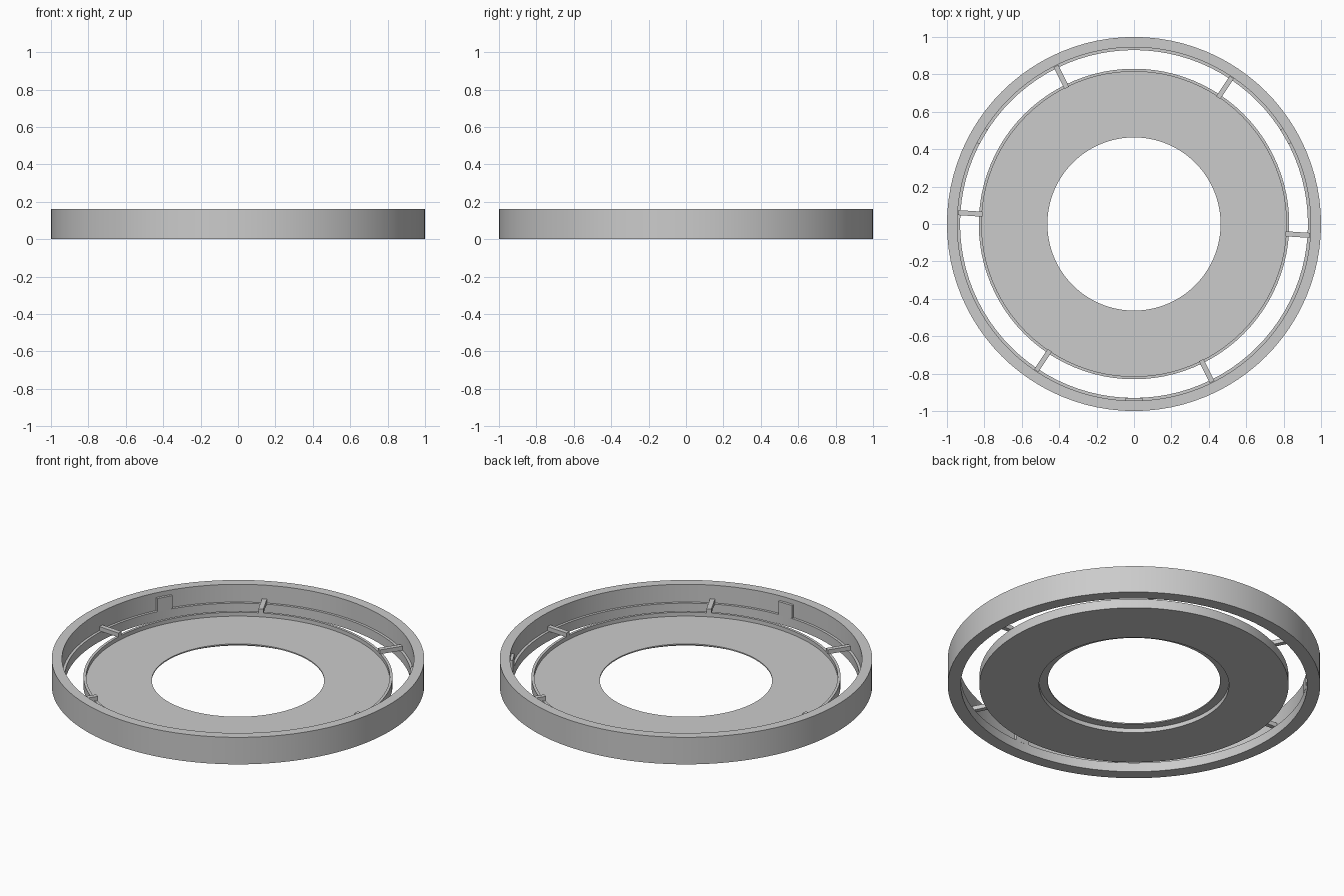
import bpy
import bmesh
import math
from mathutils import Matrix

if "Cube" in bpy.data.objects:
    bpy.data.objects.remove(bpy.data.objects["Cube"], do_unlink=True)

GREY = (0.6, 0.6, 0.6, 1.0)
grey = bpy.data.materials.new("plain grey")
grey.use_nodes = True
grey.diffuse_color = GREY
grey.node_tree.nodes["Principled BSDF"].inputs["Base Color"].default_value = GREY


def finish(name, bm):
    """Turn a bmesh into a linked, coloured object."""
    bmesh.ops.recalc_face_normals(bm, faces=bm.faces)
    mesh = bpy.data.meshes.new(name)
    bm.to_mesh(mesh)
    bm.free()
    mesh.materials.append(grey)
    obj = bpy.data.objects.new(name, mesh)
    bpy.context.collection.objects.link(obj)
    return obj


def revolve(name, profile, segments=96):
    """Spin a closed (radius, height) profile round the z axis."""
    bm = bmesh.new()
    rings = []
    for i in range(segments):
        a = 2 * math.pi * i / segments
        rings.append([bm.verts.new((r * math.cos(a), r * math.sin(a), z))
                      for r, z in profile])
    n = len(profile)
    for i in range(segments):
        here, there = rings[i], rings[(i + 1) % segments]
        for j in range(n):
            k = (j + 1) % n
            bm.faces.new((here[j], there[j], there[k], here[k]))
    obj = finish(name, bm)
    bpy.ops.object.select_all(action="DESELECT")
    obj.select_set(True)
    bpy.context.view_layer.objects.active = obj
    bpy.ops.object.shade_smooth_by_angle(angle=math.radians(30))
    return obj


def radial_box(name, r_in, r_out, width, z_low, z_high, degrees):
    """Box that runs outwards from r_in to r_out at the given angle."""
    bm = bmesh.new()
    bmesh.ops.create_cube(bm, size=1)
    place = (Matrix.Rotation(math.radians(degrees), 4, "Z")
             @ Matrix.Translation(((r_in + r_out) / 2, 0, (z_low + z_high) / 2))
             @ Matrix.Diagonal((r_out - r_in, width, z_high - z_low, 1)))
    bmesh.ops.transform(bm, matrix=place, verts=bm.verts)
    return finish(name, bm)


LEDGE = 0.055

# Outer ring with a low inner ledge
revolve("outer_ring", [(0.93, 0), (1, 0), (1, 0.16), (0.945, 0.16),
                       (0.945, LEDGE), (0.93, LEDGE)])

# Inner plate: raised rim outside, thin lip over a recess round the hole
revolve("inner_plate", [(0.51, 0), (0.83, 0), (0.83, LEDGE), (0.815, LEDGE),
                        (0.815, 0.032), (0.463, 0.032), (0.463, 0.025),
                        (0.51, 0.025)])

# Six spokes resting on the rim and the ledge
for i in range(6):
    radial_box(f"spoke_{i + 1}", 0.812, 0.942, 0.027, LEDGE, 0.08, 56.3 + 60 * i)

# Three tabs on the inner wall of the ring
for i in range(3):
    radial_box(f"wall_tab_{i + 1}", 0.929, 0.96, 0.09, LEDGE - 0.002, 0.132, 30 + 120 * i)
